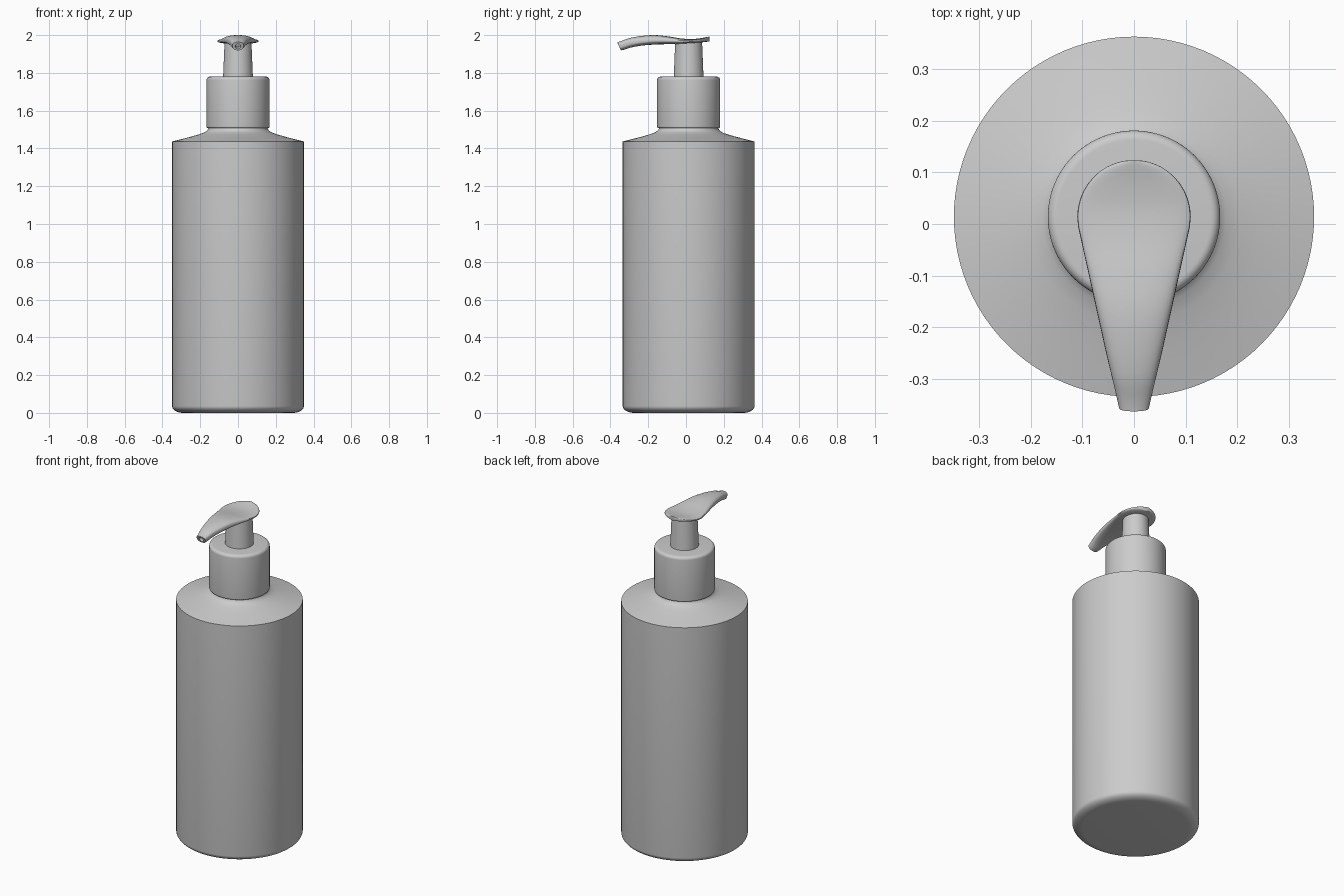
import bpy, bmesh, math

if "Cube" in bpy.data.objects:
    bpy.data.objects.remove(bpy.data.objects["Cube"])

CY = 0.014  # y of the bottle axis


def make_object(name, rings, closed_ends=True, angle=35):
    """Skin a list of equal-length point rings into a smooth shaded object."""
    bm = bmesh.new()
    loops = [[bm.verts.new(p) for p in ring] for ring in rings]
    n = len(loops[0])
    for a, b in zip(loops, loops[1:]):
        for i in range(n):
            j = (i + 1) % n
            bm.faces.new((a[i], a[j], b[j], b[i]))
    if closed_ends:
        bm.faces.new(loops[0])
        bm.faces.new(loops[-1])
    bmesh.ops.recalc_face_normals(bm, faces=bm.faces)
    mesh = bpy.data.meshes.new(name)
    bm.to_mesh(mesh)
    bm.free()
    obj = bpy.data.objects.new(name, mesh)
    bpy.context.collection.objects.link(obj)
    bpy.ops.object.select_all(action='DESELECT')
    obj.select_set(True)
    bpy.context.view_layer.objects.active = obj
    bpy.ops.object.shade_smooth_by_angle(angle=math.radians(angle))
    return obj


def lathe(name, profile, n=96):
    rings = [[(r * math.cos(2 * math.pi * i / n), CY + r * math.sin(2 * math.pi * i / n), z)
              for i in range(n)] for r, z in profile]
    return make_object(name, rings)


def arc(r, z, rad, a0, a1, steps=6):
    """Fillet points around the centre (r, z)."""
    angs = [math.radians(a0 + (a1 - a0) * i / steps) for i in range(steps + 1)]
    return [(r + rad * math.cos(a), z + rad * math.sin(a)) for a in angs]


# Bottle with rounded base, sharp shoulder edge and short neck
base = [(0.349 - 0.06 * (1 - math.cos(t)), 0.036 - 0.036 * math.sin(t))
        for t in [math.pi / 2 * i / 8 for i in range(8, -1, -1)]]
lathe("bottle", base + [(0.349, 1.437), (0.30, 1.449), (0.25, 1.462), (0.205, 1.475),
                        (0.178, 1.485), (0.163, 1.495), (0.157, 1.506), (0.157, 1.53)])

# Screw collar
lathe("collar", arc(0.159, 1.516, 0.008, -90, 0) + arc(0.149, 1.762, 0.018, 0, 90))

# Pump stem
lathe("pump_stem", [(0.079, 1.77), (0.077, 1.82), (0.073, 1.92), (0.071, 1.968)], 64)

# Pump head keys: y, top z, bottom z, side droop
KEYS = [(-0.363, 1.963, 1.919, 0.004), (-0.30, 1.984, 1.934, 0.010),
        (-0.23, 1.996, 1.945, 0.014), (-0.165, 2.0, 1.950, 0.015),
        (-0.10, 1.994, 1.952, 0.012), (-0.03, 1.983, 1.953, 0.006),
        (0.03, 1.979, 1.956, 0.001), (0.08, 1.984, 1.961, 0.0),
        (0.124, 1.992, 1.966, 0.0)]


def sample(y):
    """Smooth (Catmull-Rom) interpolation of the head keys."""
    k = max(i for i in range(len(KEYS) - 1) if KEYS[i][0] <= y or i == 0)
    p = [KEYS[min(max(k + d, 0), len(KEYS) - 1)] for d in (-1, 0, 1, 2)]
    t = (y - p[1][0]) / (p[2][0] - p[1][0])
    return [0.5 * (2 * b + (c - a) * t + (2 * a - 5 * b + 4 * c - d) * t * t
                   + (3 * b - a - 3 * c + d) * t ** 3)
            for a, b, c, d in zip(*[q[1:] for q in p])]


N = 40
ANG = [2 * math.pi * i / N for i in range(N)]


def section(y, w):
    zt, zb, droop = sample(y)
    ze = zt - droop - 0.4 * (zt - zb - droop)
    tilt = 0.018 * max(0, (-0.25 - y) / 0.113)
    ring = []
    for a in ANG:
        s = math.sin(a)
        h = (zt - ze) * s ** 0.6 if s >= 0 else -(ze - zb) * (-s) ** 0.7
        z = ze + h
        ring.append((w * math.cos(a), y + tilt * (zt - z) / (zt - zb), z))
    return ring


# Round back of the head, then the straight taper to the nozzle
rings = []
for deg in (6, 12, 20, 28, 36, 45, 54, 63, 72, 81, 90, 100):
    t = math.radians(deg)
    rings.append(section(CY + 0.11 * math.cos(t), 0.11 * math.sin(t)))
y0, w0 = CY + 0.11 * math.cos(t), 0.11 * math.sin(t)
for i in range(1, 25):
    f = i / 24
    rings.append(section(y0 + (-0.363 - y0) * f, w0 + (0.029 - w0) * f))

# Round outlet hole sunk into the tip
for depth in (0.0, 0.035):
    rings.append([(0.014 * math.cos(a), -0.354 + depth - 0.0074 * math.sin(a),
                   1.941 + depth * 0.3 + 0.014 * math.sin(a)) for a in ANG])
make_object("pump_head", rings, angle=40)
